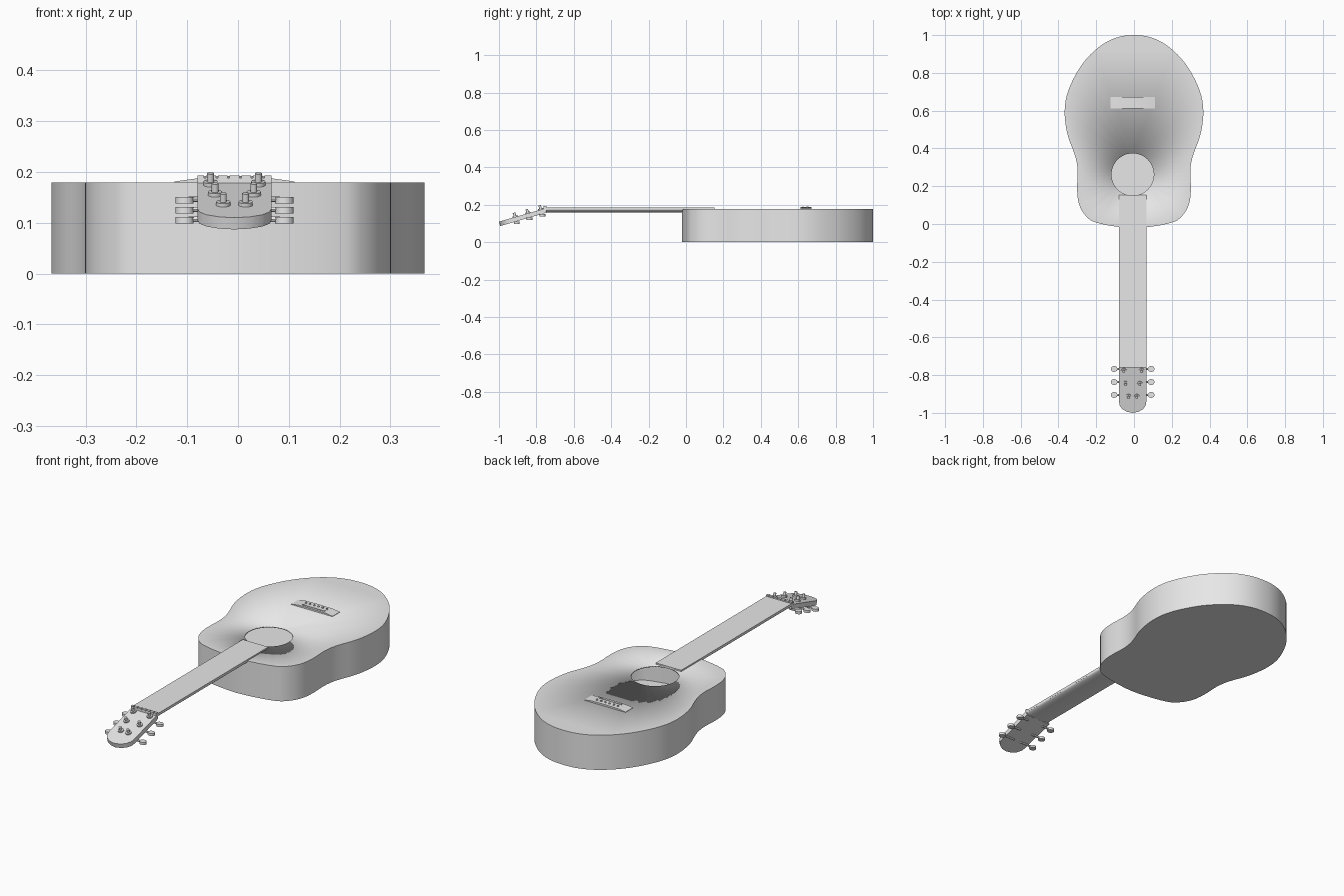
import bpy, bmesh, math
from mathutils import Matrix, Vector

if "Cube" in bpy.data.objects:
    bpy.data.objects.remove(bpy.data.objects["Cube"])

grey = bpy.data.materials.new("plain_grey")
grey.use_nodes = True
grey.diffuse_color = (0.8, 0.8, 0.8, 1)
grey.node_tree.nodes["Principled BSDF"].inputs["Base Color"].default_value = (0.8, 0.8, 0.8, 1)

CX = -0.007                                   # centre line of the neck
UPRIGHT = Matrix.Rotation(math.radians(90), 4, 'X')   # profile (x, z) pushed along -y
TILT = Matrix.Translation((CX, -0.752, 0.181)) @ Matrix.Rotation(math.radians(16), 4, 'X')


def finish(name, bm, matrix=Matrix(), angle=30):
    """Turn a bmesh into a shaded, coloured object."""
    bmesh.ops.recalc_face_normals(bm, faces=bm.faces)
    bm.transform(matrix)
    mesh = bpy.data.meshes.new(name)
    bm.to_mesh(mesh)
    bm.free()
    mesh.materials.append(grey)
    ob = bpy.data.objects.new(name, mesh)
    bpy.context.collection.objects.link(ob)
    bpy.ops.object.select_all(action='DESELECT')
    ob.select_set(True)
    bpy.context.view_layer.objects.active = ob
    bpy.ops.object.shade_smooth_by_angle(angle=math.radians(angle))
    return ob


def prism(name, points, low, high, matrix=Matrix()):
    """Extrude a flat outline from low to high."""
    bm = bmesh.new()
    face = bm.faces.new([bm.verts.new((x, y, low)) for x, y in points])
    top = bmesh.ops.extrude_face_region(bm, geom=[face], use_keep_orig=True)
    moved = [v for v in top["geom"] if isinstance(v, bmesh.types.BMVert)]
    bmesh.ops.translate(bm, verts=moved, vec=(0, 0, high - low))
    return finish(name, bm, matrix)


def cylinder(name, radius, depth, matrix, sides=20, stretch=1):
    bm = bmesh.new()
    bmesh.ops.create_cone(bm, cap_ends=True, segments=sides, radius1=radius,
                          radius2=radius, depth=depth)
    bmesh.ops.scale(bm, vec=(stretch, 1, 1), verts=bm.verts)
    return finish(name, bm, matrix)


def mirrored(half):
    """Close a half outline whose ends lie on the centre line."""
    return half + [(-x, y) for x, y in reversed(half) if x > 0]


def smooth_loop(points, steps=3):
    """Catmull-Rom refinement of a closed outline."""
    n, out = len(points), []
    for i in range(n):
        a, b, c, d = (Vector(points[(i + k) % n]) for k in (-1, 0, 1, 2))
        for s in range(steps):
            t = s / steps
            p = 0.5 * (2 * b + (c - a) * t + (2 * a - 5 * b + 4 * c - d) * t * t
                       + (3 * b - a - 3 * c + d) * t ** 3)
            out.append((p.x, p.y))
    return out


# Hollow body with an open sound hole
outline = smooth_loop(mirrored([
    (0, 1.0), (.07, .993), (.14, .967), (.21, .917), (.275, .845), (.325, .76),
    (.356, .68), (.367, .6), (.361, .52), (.345, .45), (.32, .385), (.304, .33),
    (.298, .27), (.301, .2), (.297, .13), (.277, .073), (.24, .028), (.2, .008),
    (.12, -.01), (0, -.022)]))
HEIGHT = 0.179
bm = bmesh.new()
low = [bm.verts.new((x, y, 0)) for x, y in outline]
high = [bm.verts.new((x, y, HEIGHT)) for x, y in outline]
hole = [bm.verts.new((CX + .112 * math.cos(i * math.tau / 48),
                      .262 + .112 * math.sin(i * math.tau / 48), HEIGHT)) for i in range(48)]
bm.faces.new(low[::-1])
for i in range(len(low)):
    bm.faces.new((low[i - 1], low[i], high[i], high[i - 1]))
rim = [bm.edges.get((high[i - 1], high[i])) for i in range(len(high))]
rim += [bm.edges.new((hole[i - 1], hole[i])) for i in range(48)]
bmesh.ops.triangle_fill(bm, edges=rim, use_beauty=True)
body = finish("body", bm)
shell = body.modifiers.new("wall_thickness", 'SOLIDIFY')
shell.thickness = 0.006
shell.offset = -1

# Fingerboard and rounded neck
W = 0.0725
prism("fingerboard", [(CX - W, -.75), (CX + W, -.75), (CX + W, .153), (CX - W, .153)], .174, .186)
arc = [math.pi * i / 20 for i in range(21)]
prism("neck", [(CX + W * math.cos(a), .175 - .017 * math.sin(a)) for a in arc], .015, .765, UPRIGHT)

# Nut with six string slots
top_line = [(CX - W, .193)]
for i in range(6):
    x = CX + (i - 2.5) * .023
    top_line += [(x - .002, .193), (x - .002, .188), (x + .002, .188), (x + .002, .193)]
top_line += [(CX + W, .193), (CX + W, .168), (CX - W, .168)]
prism("nut", top_line, .747, .761, UPRIGHT)

# Headstock leaning back
prism("headstock", mirrored([(0, 0), (W, 0), (W, -.195), (.069, -.217), (.055, -.237),
                             (.03, -.252), (0, -.258)]), -.024, 0, TILT)

# Tuners: post and collar on top, shaft and button underneath
for i, (y, post_x) in enumerate([(-.025, .047), (-.097, .038), (-.168, .022)]):
    for side, word in ((-1, "right"), (1, "left")):
        tag = f"{word}_{i + 1}"
        spot = TILT @ Matrix.Translation((side * post_x, y, 0))
        cylinder("collar_" + tag, .014, .008, spot @ Matrix.Translation((0, 0, .003)))
        cylinder("post_" + tag, .007, .024, spot @ Matrix.Translation((0, 0, .012)), 14)
        under = TILT @ Vector((side * .098, y, -.031))
        cylinder("button_" + tag, .0155, .013, Matrix.Translation(under), stretch=1.15)
        shaft = Matrix.Translation(TILT @ Vector((side * (post_x + .09) / 2, y, -.029)))
        cylinder("shaft_" + tag, .005, .09 - post_x,
                 shaft @ Matrix.Rotation(math.radians(90), 4, 'Y'), 12)

# Bridge with tapered wings, saddle and string pins
prism("bridge", [(CX - .118, .174), (CX - .118, .181), (CX - .08, .1865), (CX, .188),
                 (CX + .08, .1865), (CX + .118, .181), (CX + .118, .174)], -.672, -.612, UPRIGHT)
prism("saddle", [(CX - .065, .623), (CX + .065, .623), (CX + .065, .629), (CX - .065, .629)],
      .18, .19)
for i in range(6):
    cylinder(f"bridge_pin_{i + 1}", .005, .012,
             Matrix.Translation((CX + (i - 2.5) * .024, .65, .186)), 12)
